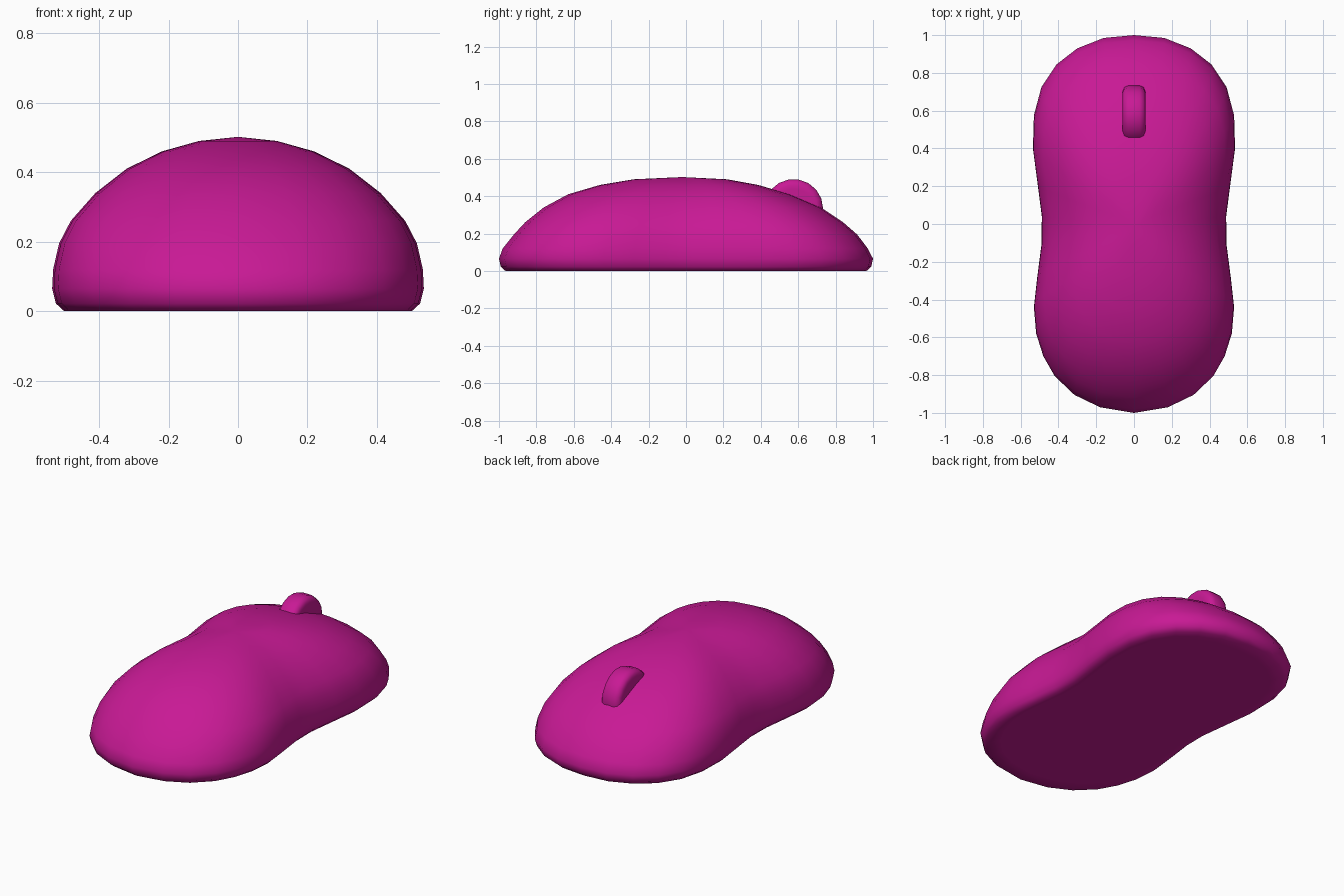
import bpy, bmesh, math

if "Cube" in bpy.data.objects:
    bpy.data.objects.remove(bpy.data.objects["Cube"])

mat = bpy.data.materials.new("magenta_plastic")
mat.diffuse_color = (0.58, 0.01, 0.30, 1)
mat.use_nodes = True
mat.node_tree.nodes["Principled BSDF"].inputs["Base Color"].default_value = mat.diffuse_color


def finish(name, bm, angle):
    bmesh.ops.recalc_face_normals(bm, faces=bm.faces)
    mesh = bpy.data.meshes.new(name)
    bm.to_mesh(mesh)
    bm.free()
    mesh.materials.append(mat)
    ob = bpy.data.objects.new(name, mesh)
    bpy.context.collection.objects.link(ob)
    bpy.ops.object.select_all(action='DESELECT')
    ob.select_set(True)
    bpy.context.view_layer.objects.active = ob
    bpy.ops.object.shade_smooth_by_angle(angle=math.radians(angle))
    return ob


# Body: waisted outline (right half, back to front), mirrored to a full loop
half = [(0, 1), (.16, .985), (.30, .93), (.41, .845), (.49, .725), (.53, .575),
        (.535, .40), (.51, .21), (.488, .04), (.49, -.11), (.512, -.28),
        (.53, -.44), (.518, -.58), (.48, -.70), (.42, -.805), (.315, -.905),
        (.18, -.97), (0, -1)]
outline = half + [(-x, y) for x, y in reversed(half[1:-1])]

# Rings: height, x scale, scale toward +y, scale toward -y
rings = [(0, .85, .88, .88), (0, .935, .965, .965), (.022, .98, .99, .99),
         (.065, 1, 1, 1), (.12, .995, .972, .98), (.195, .963, .915, .92),
         (.26, .90, .84, .86), (.34, .768, .72, .76), (.41, .60, .555, .63),
         (.46, .41, .385, .46), (.49, .21, .22, .28)]

bm = bmesh.new()
loops = [[bm.verts.new((x * sx, y * (sf if y > 0 else sb), z)) for x, y in outline]
         for z, sx, sf, sb in rings]
n = len(outline)
for a, b in zip(loops, loops[1:]):
    for i in range(n):
        j = (i + 1) % n
        bm.faces.new((a[i], a[j], b[j], b[i]))
bm.faces.new(loops[0])
apex = bm.verts.new((0, -.02, .502))
for i in range(n):
    bm.faces.new((loops[-1][i], loops[-1][(i + 1) % n], apex))
finish("mouse_body", bm, 60)

# Scroll wheel: rounded disc half sunk into the body
wheel_profile = [(-.06, .105), (-.06, .128), (-.051, .149), (-.03, .158),
                 (.03, .158), (.051, .149), (.06, .128), (.06, .105)]
bm = bmesh.new()
sides = 18
cols = []
for k in range(sides):
    t = 2 * math.pi * k / sides
    cols.append([bm.verts.new((x, .575 + r * math.cos(t), .333 + r * math.sin(t)))
                 for x, r in wheel_profile])
for k in range(sides):
    a, b = cols[k], cols[(k + 1) % sides]
    for i in range(len(wheel_profile) - 1):
        bm.faces.new((a[i], a[i + 1], b[i + 1], b[i]))
for end in (0, -1):
    bm.faces.new([c[end] for c in cols])
finish("scroll_wheel", bm, 50)
